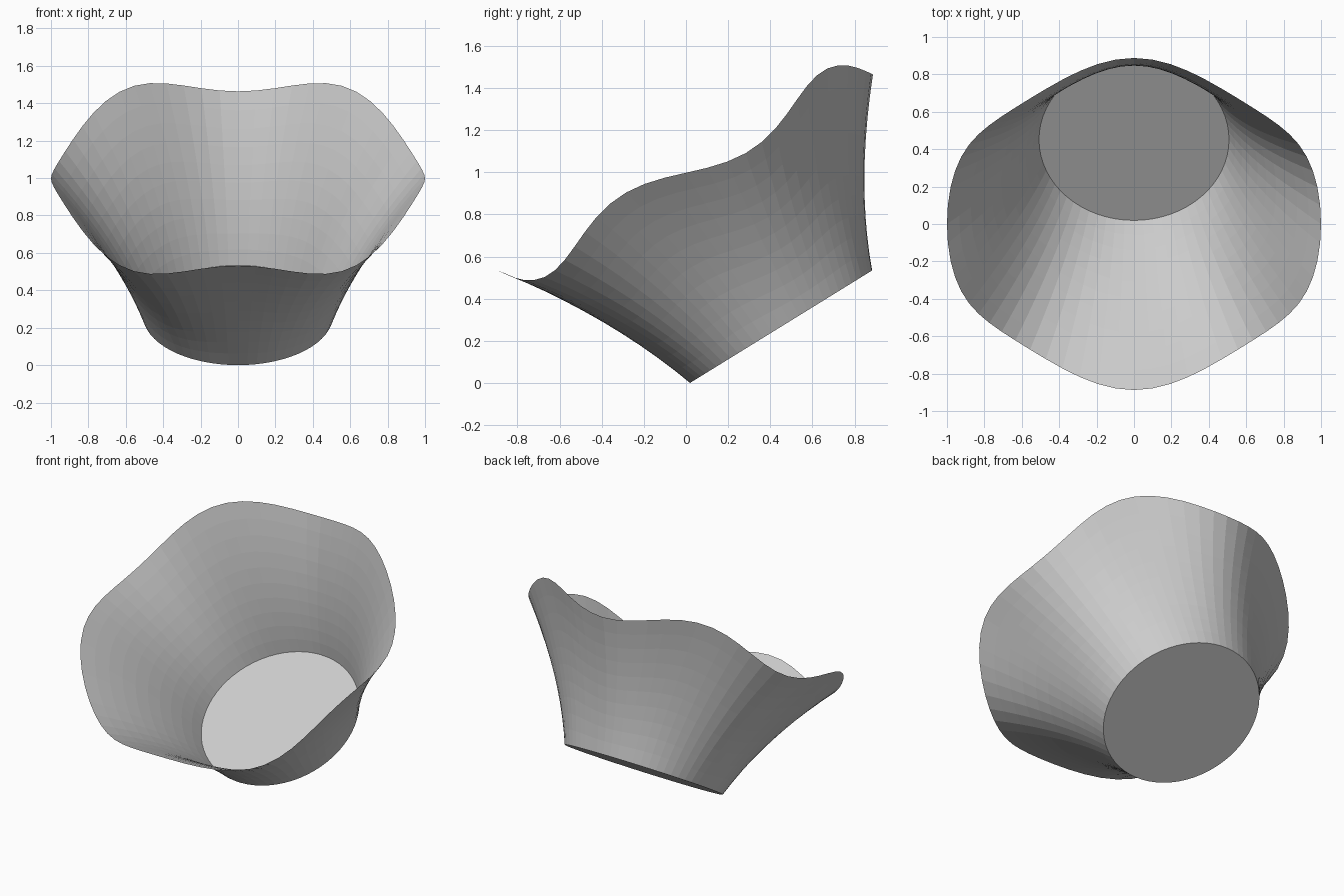
import bpy, bmesh
from math import sin, cos, pi, radians
from mathutils import Matrix

if "Cube" in bpy.data.objects:
    bpy.data.objects.remove(bpy.data.objects["Cube"])

SEGS, ROWS = 64, 10
BASE_R, RIM_R = 0.508, 1.0
HEIGHT, WAVE, TILT = 0.859, 0.07, radians(31.7)

# Flared wall: rings widen towards a rim with five waves
bm = bmesh.new()
rings = []
for j in range(ROWS + 1):
    t = j / ROWS
    r = BASE_R + (RIM_R - BASE_R) * (0.63 * t + 0.37 * t * t)
    ring = []
    for i in range(SEGS):
        a = 2 * pi * i / SEGS
        z = HEIGHT * (t - 1) - WAVE * t * sin(5 * a)
        ring.append(bm.verts.new((r * cos(a), r * sin(a), z)))
    rings.append(ring)
for lower, upper in zip(rings, rings[1:]):
    for i in range(SEGS):
        k = (i + 1) % SEGS
        bm.faces.new((lower[i], lower[k], upper[k], upper[i]))

# Flat floor disc
bm.faces.new(list(reversed(rings[0])))

# Lean the whole bowl forward about the rim centre and stand it on the ground
bm.transform(Matrix.Rotation(TILT, 4, 'X'))
low = min(v.co.z for v in bm.verts)
bm.transform(Matrix.Translation((0, 0, -low)))

mesh = bpy.data.meshes.new("wavy_bowl")
bm.to_mesh(mesh)
bm.free()
bowl = bpy.data.objects.new("wavy_bowl", mesh)
bpy.context.collection.objects.link(bowl)
